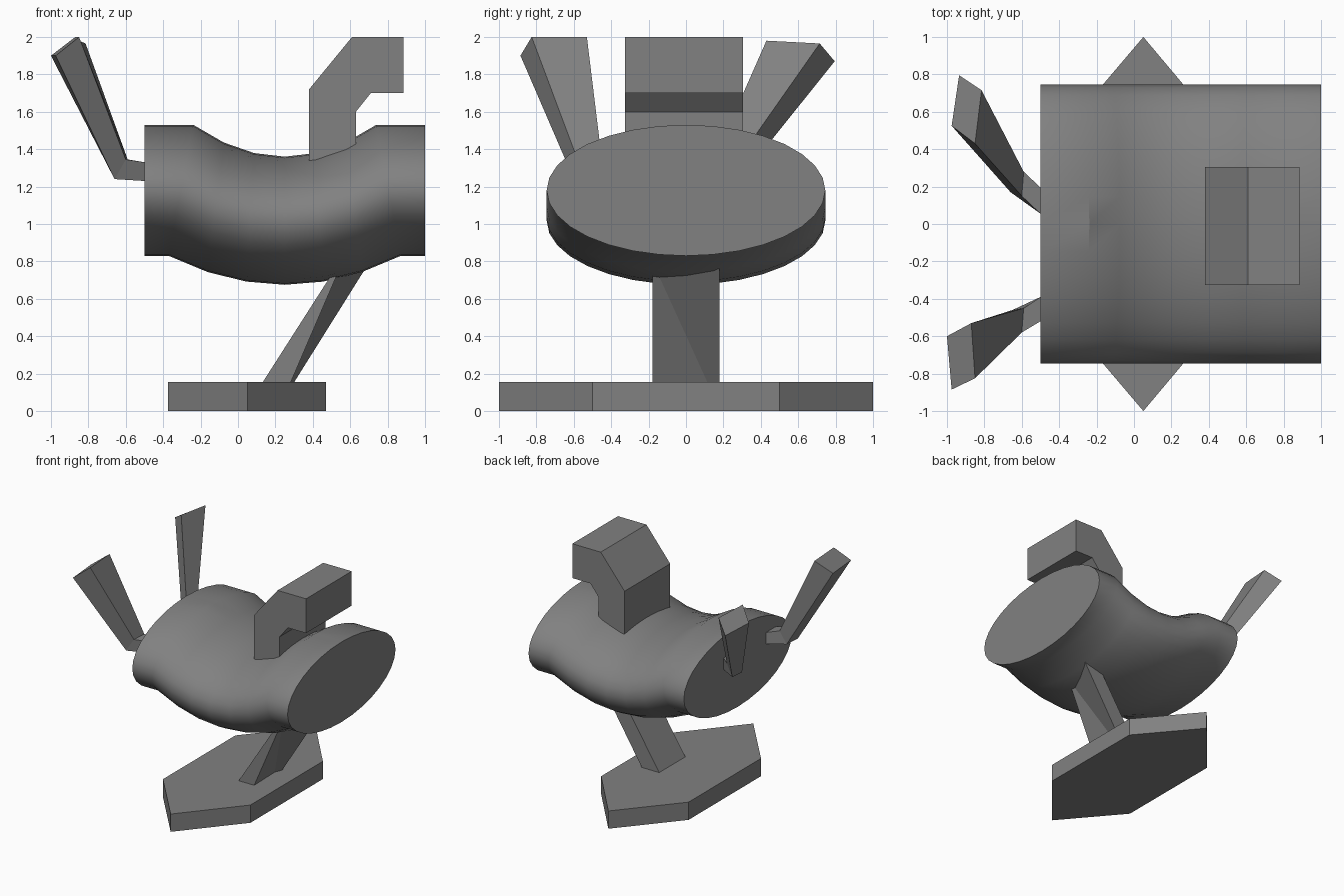
import bpy, bmesh, math
from mathutils import Vector

cube = bpy.data.objects.get("Cube")
if cube:
    bpy.data.objects.remove(cube, do_unlink=True)

grey = bpy.data.materials.new("plain_grey")
grey.use_nodes = True
grey.diffuse_color = (0.22, 0.22, 0.22, 1)
grey.node_tree.nodes["Principled BSDF"].inputs["Base Color"].default_value = grey.diffuse_color


def loft(name, rings, smooth=False):
    """Skin a closed solid through a list of matching rings."""
    bm = bmesh.new()
    loops = [[bm.verts.new(p) for p in ring] for ring in rings]
    n = len(loops[0])
    for a, b in zip(loops, loops[1:]):
        for i in range(n):
            j = (i + 1) % n
            bm.faces.new((a[i], a[j], b[j], b[i]))
    bm.faces.new(loops[0])
    bm.faces.new(loops[-1])
    bmesh.ops.recalc_face_normals(bm, faces=bm.faces)
    mesh = bpy.data.meshes.new(name)
    bm.to_mesh(mesh)
    bm.free()
    mesh.materials.append(grey)
    obj = bpy.data.objects.new(name, mesh)
    bpy.context.collection.objects.link(obj)
    if smooth:
        bpy.ops.object.select_all(action='DESELECT')
        obj.select_set(True)
        bpy.context.view_layer.objects.active = obj
        bpy.ops.object.shade_smooth_by_angle(angle=math.radians(30))
    return obj


# Body: sagging oval tube with short straight ends
def oval(top, bottom, sides=32, width=0.745):
    top, bottom = Vector((top[0], 0, top[1])), Vector((bottom[0], 0, bottom[1]))
    mid, half = (top + bottom) / 2, (top - bottom) / 2
    angles = [math.tau * i / sides for i in range(sides)]
    return [mid + half * math.cos(a) + Vector((0, width * math.sin(a), 0)) for a in angles]


rings = [oval((-0.5, 1.53), (-0.5, 0.83))]
for t in range(-3, 4):
    sag = (t / 3) ** 2
    rings.append(oval((0.25 + 0.163 * t, 1.36 + 0.17 * sag),
                      (0.25 + 0.207 * t, 0.675 + 0.155 * sag)))
rings.append(oval((1, 1.53), (1, 0.83)))
loft("body", rings, smooth=True)

# Base: flat stretched hexagon
plan = [(0.05, -1), (0.47, -0.5), (0.47, 0.5), (0.05, 1), (-0.375, 0.5), (-0.375, -0.5)]
loft("base", [[(x, y, z) for x, y in plan] for z in (0, 0.155)])

# Neck block: bent profile extruded sideways
profile = [(0.38, 1.2), (0.38, 1.72), (0.61, 2), (0.885, 2),
           (0.885, 1.7), (0.71, 1.7), (0.63, 1.6), (0.63, 1.2)]
loft("neck_block", [[(x, y, z) for x, z in profile] for y in (-0.325, 0.305)])

# Leg: leaning bar, pinched along its front upper edge
leg = loft("leg", [
    [(0.04, -0.18, 0.01), (0.22, -0.18, 0.01), (0.21, 0.18, 0.01), (0.04, 0.18, 0.01)],
    [(0.545, -0.18, 0.8), (0.56, -0.18, 0.8), (0.705, 0.18, 0.8), (0.545, 0.18, 0.8)]])
bm = bmesh.new()
bm.from_mesh(leg.data)
bm.verts.ensure_lookup_table()
# Fold the outer face along its diagonal
bmesh.ops.connect_verts(bm, verts=[bm.verts[2], bm.verts[5]])
bm.to_mesh(leg.data)
bm.free()


# Arms: root, elbow and flared tip sections, each lower pair then upper pair
def arm(name, root, elbow_low, elbow_high, tip):
    a, b = root
    shift = 0.1
    inner = [(-0.4, a + shift * -1, 1.23), (-0.4, b + shift * -1, 1.23),
             (-0.4, b + shift * -1, 1.32), (-0.4, a + shift * -1, 1.32)]
    start = [(-0.5, a, 1.23), (-0.5, b, 1.23), (-0.5, b, 1.33), (-0.5, a, 1.33)]
    if a < 0:
        inner = [(x, y + 2 * shift, z) for x, y, z in inner]
    (p, q), (r, s) = elbow_low, elbow_high
    elbow = [(-0.66, p, 1.24), (-0.65, q, 1.24), (-0.59, s, 1.345), (-0.6, r, 1.345)]
    loft(name, [inner, start, elbow, tip])


arm("front_arm", (-0.52, -0.39), (-0.6, -0.46), (-0.58, -0.45),
    [(-0.975, -0.885, 1.9), (-1, -0.6, 1.9), (-0.87, -0.53, 2), (-0.85, -0.825, 2)])
arm("back_arm", (0.055, 0.195), (0.17, 0.29), (0.15, 0.28),
    [(-0.975, 0.525, 1.89), (-0.935, 0.795, 1.87), (-0.815, 0.715, 1.965), (-0.85, 0.43, 1.98)])
